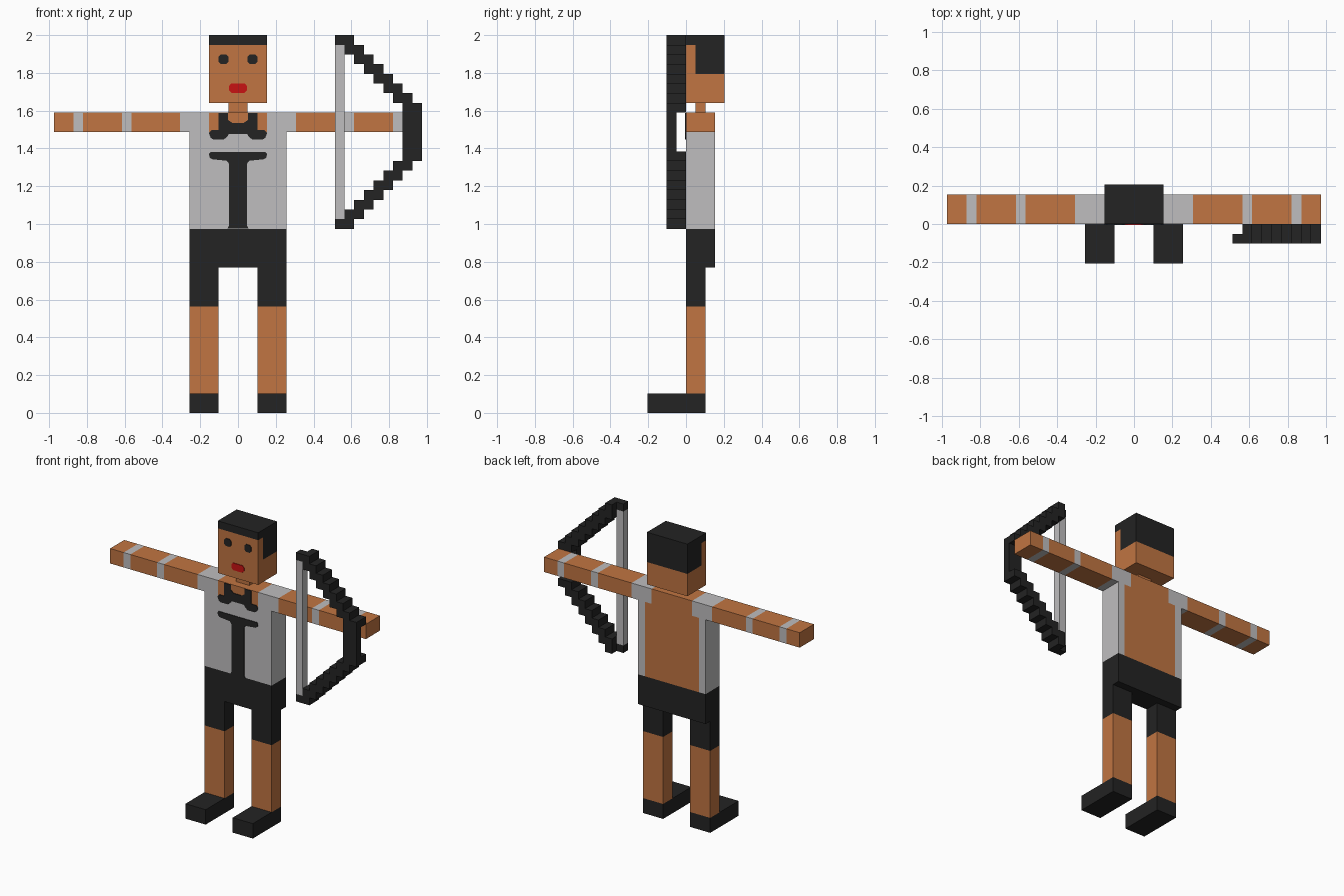
import bpy, bmesh
from mathutils import Vector

if "Cube" in bpy.data.objects:
    bpy.data.objects.remove(bpy.data.objects["Cube"], do_unlink=True)

U = 2 / 39  # block size; box coordinates below are in blocks


def material(name, rgb):
    m = bpy.data.materials.new(name)
    m.use_nodes = True
    m.diffuse_color = (*rgb, 1)
    bsdf = m.node_tree.nodes["Principled BSDF"]
    bsdf.inputs["Base Color"].default_value = (*rgb, 1)
    bsdf.inputs["Roughness"].default_value = 0.9
    return m


SKIN = material("skin_tan", (0.533, 0.178, 0.054))
BLACK = material("soft_black", (0.017, 0.017, 0.017))
GREY = material("light_grey", (0.521, 0.514, 0.518))
RED = material("lip_red", (0.578, 0.006, 0.006))


def finish(name, bm, mats):
    bmesh.ops.recalc_face_normals(bm, faces=bm.faces)
    me = bpy.data.meshes.new(name)
    bm.to_mesh(me)
    bm.free()
    for m in mats:
        me.materials.append(m)
    ob = bpy.data.objects.new(name, me)
    bpy.context.collection.objects.link(ob)
    return ob


def blocks(name, bounds, mats, cuts=(), rule=None):
    """Boxes (x0, x1, y0, y1, z0, z1), sliced at (axis, position), coloured by rule(x, y, z)."""
    bm = bmesh.new()
    for b in bounds:
        vs = bmesh.ops.create_cube(bm, size=1)["verts"]
        for v in vs:
            v.co = Vector([b[2 * i + (v.co[i] > 0)] * U for i in range(3)])
    for axis, pos in cuts:
        n = Vector((0, 0, 0))
        n[axis] = 1
        bmesh.ops.bisect_plane(bm, geom=bm.verts[:] + bm.edges[:] + bm.faces[:],
                               plane_co=n * pos * U, plane_no=n)
    if rule:
        for f in bm.faces:
            f.material_index = rule(*(f.calc_center_median() / U))
    return finish(name, bm, mats)


def plate(name, outline, mat, centre=(0, 0), thick=0.004):
    """Thin painted detail: right half outline (x, z), mirrored, on the front plane."""
    pts = outline + [(-x, z) for x, z in reversed(outline)]
    bm = bmesh.new()
    front = bm.faces.new([bm.verts.new((centre[0] + x, -thick, centre[1] + z)) for x, z in pts])
    ext = bmesh.ops.extrude_face_region(bm, geom=[front])["geom"]
    for v in ext:
        if isinstance(v, bmesh.types.BMVert):
            v.co.y = 0.002
    return finish(name, bm, [mat])


# Head with hair cap, and neck
blocks("head", [(-3, 3, 0, 4, 32, 39)], [SKIN, BLACK],
       [(2, 38), (2, 35), (1, 1)],
       lambda x, y, z: int(z > 38 or (z > 35 and y > 1)))
blocks("neck", [(-1, 1, 1, 2, 31, 32)], [SKIN])

# Face details
for side, label in ((1, "left"), (-1, "right")):
    plate(label + "_eye", [(0.014, 0.026), (0.026, 0.014), (0.026, -0.014), (0.014, -0.026)],
          BLACK, (side * 0.077, 1.872))
plate("lips", [(0.036, 0.025), (0.048, 0.012), (0.048, -0.01), (0.034, -0.024)],
      RED, (0, 1.718))


# Vest: open neckline and bare back
def vest_rule(x, y, z):
    if z > 29:
        return int(abs(x) < 3)
    return int(y > 2.9 and abs(x) < 4)


blocks("torso", [(-5, 5, 0, 3, 19, 31)], [GREY, SKIN],
       [(0, -4), (0, -3), (0, 3), (0, 4), (2, 29)], vest_rule)
plate("collar", [(0.03, 1.535), (0.052, 1.55), (0.052, 1.588), (0.102, 1.588),
                 (0.102, 1.497), (0.14, 1.497), (0.154, 1.482), (0.145, 1.457),
                 (0.13, 1.447), (0.075, 1.447), (0.055, 1.465), (0.048, 1.477)], BLACK)
plate("vest_stripe", [(0.145, 1.381), (0.154, 1.37), (0.15, 1.352), (0.138, 1.343),
                      (0.06, 1.335), (0.048, 1.32), (0.048, 0.99), (0.056, 0.975)], BLACK)

# Shorts
blocks("shorts", [(-5, 5, 0, 3, 15, 19)], [BLACK])

# Arms with sleeve ends and bands, legs and shoes
BANDS = ((5, 6), (11, 12), (16, 17))
for side, label in ((1, "left"), (-1, "right")):
    def span(a, b):
        return (a, b) if side > 0 else (-b, -a)
    blocks(label + "_arm", [(*span(5, 19), 0, 3, 29, 31)], [SKIN, GREY],
           [(0, side * e) for band in BANDS for e in band if e > 5],
           lambda x, y, z: int(any(a < abs(x) < b for a, b in BANDS)))
    blocks(label + "_leg", [(*span(2, 5), 0, 2, 2, 15)], [SKIN, BLACK],
           [(2, 11)], lambda x, y, z: int(z > 11))
    blocks(label + "_shoe", [(*span(2, 5), -4, 2, 0, 2)], [BLACK])

# Stepped bow: two mirrored limbs around a thin grip, and its string
steps = [(17, 19, -2, -1, 27, 31)]
for k in range(8):
    for z in (38 - k, 19 + k):
        if k == 0:
            steps += [(10, 11, -2, -1, z, z + 1), (11, 12, -2, 0, z, z + 1)]
        else:
            steps.append((10 + k, 12 + k, -2, 0, z, z + 1))
blocks("bow", steps, [BLACK])
blocks("bow_string", [(10, 11, -2, -1, 20, 38)], [GREY])
